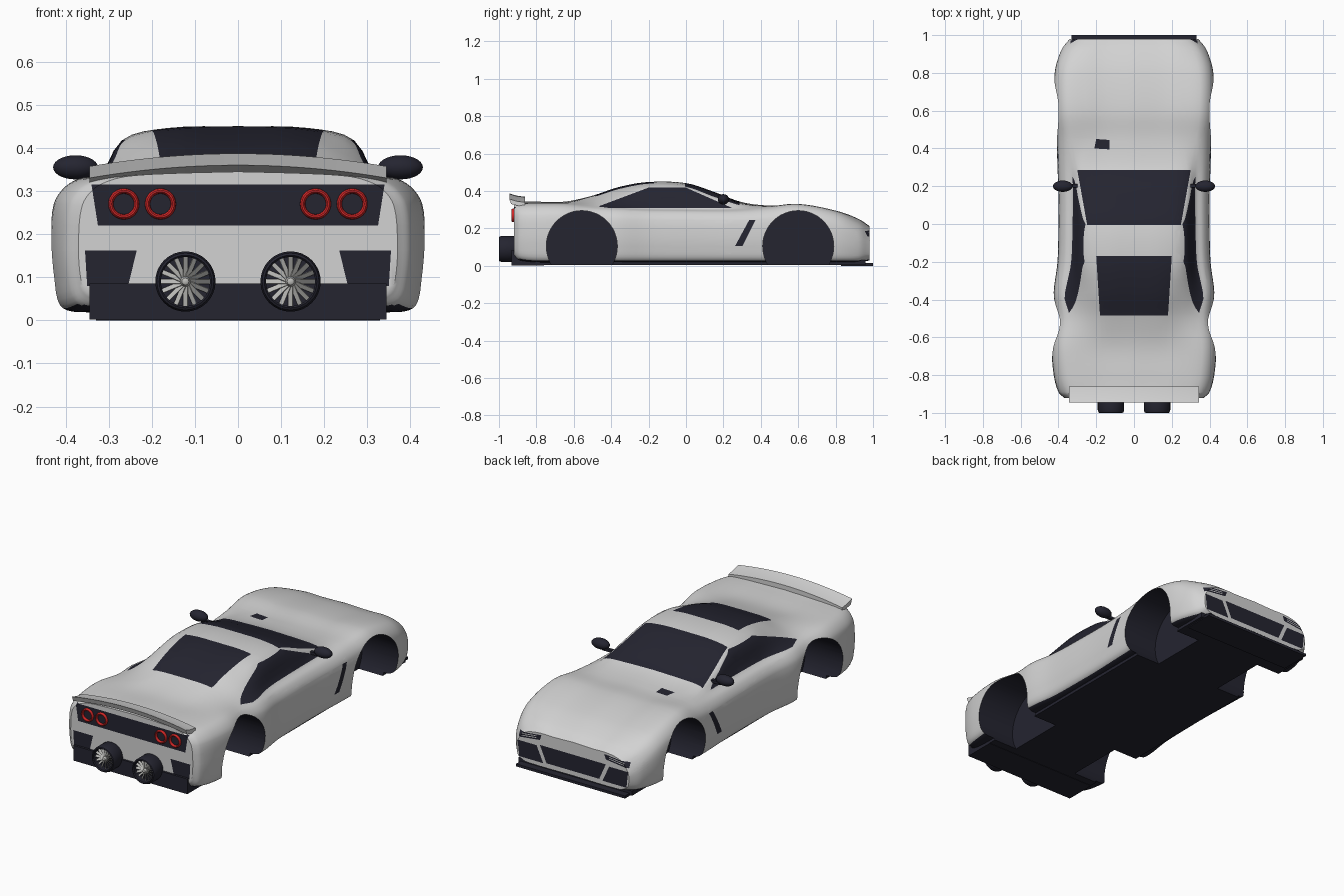
import bpy, bmesh
from math import pi, cos, sin
from mathutils import Vector, Matrix

if "Cube" in bpy.data.objects:
    bpy.data.objects.remove(bpy.data.objects["Cube"])


def material(name, rgb):
    m = bpy.data.materials.new(name)
    m.use_nodes = True
    m.diffuse_color = (*rgb, 1)
    m.node_tree.nodes["Principled BSDF"].inputs["Base Color"].default_value = (*rgb, 1)
    return m


paint_mat = material("silver white paint", (0.65, 0.65, 0.65))
dark = material("dark glass and trim", (0.018, 0.018, 0.03))
red = material("tail light red", (0.65, 0.02, 0.02))
metal = material("turbine metal", (0.5, 0.5, 0.48))


def finish(name, bm, *mats):
    bmesh.ops.recalc_face_normals(bm, faces=bm.faces)
    me = bpy.data.meshes.new(name)
    bm.to_mesh(me)
    bm.free()
    ob = bpy.data.objects.new(name, me)
    bpy.context.collection.objects.link(ob)
    for m in mats:
        me.materials.append(m)
    return ob


def activate(ob):
    bpy.ops.object.select_all(action="DESELECT")
    ob.select_set(True)
    bpy.context.view_layer.objects.active = ob


def smooth(ob, angle=0.6):
    activate(ob)
    bpy.ops.object.shade_smooth_by_angle(angle=angle)
    return ob


def spline(pts, n):
    """Smooth curve through points of any dimension, n steps per span."""
    pts = [Vector(p) for p in pts]
    t = [0]
    for a, b in zip(pts, pts[1:]):
        t.append(t[-1] + (b - a).length)
    last = len(pts) - 1
    tan = []
    for i in range(last + 1):
        a, b = max(i - 1, 0), min(i + 1, last)
        tan.append((pts[b] - pts[a]) / (t[b] - t[a]))
    out = []
    for i in range(last):
        d = t[i + 1] - t[i]
        for k in range(n):
            u = k / n
            h = u * u * (3 - 2 * u)
            out.append(pts[i] * (1 - h) + pts[i + 1] * h
                       + tan[i] * (d * u * (1 - u) ** 2) - tan[i + 1] * (d * u * u * (1 - u)))
    return out + [pts[-1]]


def box(name, x, y, z, mat):
    bm = bmesh.new()
    size = Vector((x[1] - x[0], y[1] - y[0], z[1] - z[0]))
    mid = Vector((x[0] + x[1], y[0] + y[1], z[0] + z[1])) / 2
    bmesh.ops.create_cube(bm, size=1, matrix=Matrix.Translation(mid) @ Matrix.Diagonal((*size, 1)))
    return finish(name, bm, mat)


def lathe(name, profile, x, z, mat, n=32):
    """Revolve (radius, y) points around an axis parallel to y."""
    bm = bmesh.new()
    rings = [[bm.verts.new((x + r * cos(2 * pi * i / n), y, z + r * sin(2 * pi * i / n)))
              for i in range(n)] for r, y in profile]
    for a, b in zip(rings, rings[1:]):
        for i in range(n):
            j = (i + 1) % n
            bm.faces.new((a[i], a[j], b[j], b[i]))
    bmesh.ops.remove_doubles(bm, verts=bm.verts, dist=0.0001)
    return smooth(finish(name, bm, mat))


def paint(bm, axis, pts, index, test):
    """Cut a convex outline into the skin along an axis and colour its inside."""
    u, v = [i for i in range(3) if i != axis]
    planes = []
    centre = sum((Vector(p) for p in pts), Vector((0, 0))) / len(pts)
    for a, b in zip(pts, pts[1:] + pts[:1]):
        co, no = Vector((0, 0, 0)), Vector((0, 0, 0))
        co[u], co[v] = a
        no[u], no[v] = b[1] - a[1], a[0] - b[0]
        if no[u] * (centre[0] - a[0]) + no[v] * (centre[1] - a[1]) > 0:
            no.negate()
        planes.append((co, no.normalized()))
        faces = [f for f in bm.faces if test(f.calc_center_median())]
        geom = set(faces)
        for f in faces:
            geom.update(f.edges, f.verts)
        bmesh.ops.bisect_plane(bm, geom=list(geom), dist=0.00001, plane_co=co, plane_no=no)
    for f in bm.faces:
        c = f.calc_center_median()
        if test(c) and all((c - co).dot(no) < 0 for co, no in planes):
            f.material_index = index


# Body stations: y, half width, underside, shoulder height, roof edge x, roof edge z, top
stations = [
    (-0.92, 0.37, 0.05, 0.325, 0.25, 0.335, 0.345),
    (-0.89, 0.4, 0.03, 0.328, 0.25, 0.336, 0.345),
    (-0.8, 0.425, 0.02, 0.33, 0.25, 0.338, 0.343),
    (-0.65, 0.435, 0.02, 0.33, 0.25, 0.338, 0.343),
    (-0.5, 0.415, 0.02, 0.32, 0.25, 0.35, 0.375),
    (-0.36, 0.425, 0.02, 0.315, 0.27, 0.375, 0.42),
    (-0.2, 0.405, 0.02, 0.31, 0.272, 0.412, 0.448),
    (0, 0.4, 0.02, 0.308, 0.268, 0.412, 0.442),
    (0.15, 0.4, 0.02, 0.306, 0.285, 0.365, 0.395),
    (0.3, 0.405, 0.02, 0.306, 0.28, 0.33, 0.34),
    (0.45, 0.41, 0.02, 0.315, 0.25, 0.32, 0.322),
    (0.6, 0.422, 0.02, 0.328, 0.25, 0.33, 0.327),
    (0.8, 0.42, 0.02, 0.29, 0.25, 0.295, 0.295),
    (0.92, 0.385, 0.02, 0.238, 0.24, 0.25, 0.252),
    (0.98, 0.34, 0.03, 0.2, 0.2, 0.21, 0.213),
]
bm = bmesh.new()
rings = []
for y, w, zb, zs, wr, zr, zt in spline(stations, 5):
    half = spline([(0, zb), (w - 0.06, zb), (w - 0.02, zb + 0.015), (w - 0.005, zs * 0.3),
                   (w, zs * 0.55), (w - 0.008, zs - 0.06), (w - 0.035, zs - 0.02),
                   (w - 0.075, zs), (wr, zr), (wr * 0.6, zt - 0.004), (0, zt)], 4)
    loop = half + [Vector((-p.x, p.y)) for p in half[-2:0:-1]]
    rings.append([bm.verts.new((p.x, y, p.y)) for p in loop])
for a, b in zip(rings, rings[1:]):
    for i in range(len(a)):
        j = (i + 1) % len(a)
        bm.faces.new((a[i], a[j], b[j], b[i]))
bm.faces.new(rings[0])
bm.faces.new(rings[-1])
bmesh.ops.recalc_face_normals(bm, faces=bm.faces)
for f in bm.faces:
    if f.normal.z < -0.8 and f.calc_center_median().z < 0.06:
        f.material_index = 1


def upper(c):
    return c.z > 0.28 and abs(c.x) < 0.34


def side(c):
    return abs(c.x) > 0.22 and 0.06 < c.z < 0.44 and -0.6 < c.y < 0.5


def tail(c):
    return c.y < -0.88


def nose(c):
    return c.y > 0.9


# Glass, hood vent and side vents
paint(bm, 2, [(-0.3, 0.285), (0.3, 0.285), (0.248, -0.005), (-0.248, -0.005)], 1, upper)
paint(bm, 2, [(-0.2, -0.17), (0.2, -0.17), (0.18, -0.485), (-0.18, -0.485)], 1, upper)
paint(bm, 2, [(-0.21, 0.4), (-0.13, 0.395), (-0.13, 0.445), (-0.2, 0.45)], 1, upper)
paint(bm, 0, [(-0.47, 0.317), (-0.2, 0.418), (0, 0.418), (0.25, 0.308), (-0.4, 0.308)], 1, side)
paint(bm, 0, [(0.262, 0.105), (0.302, 0.105), (0.372, 0.245), (0.338, 0.245)], 1, side)

# Tail panel and grille, then the mirrored corner patches and headlamps
paint(bm, 1, [(-0.34, 0.315), (0.34, 0.315), (0.325, 0.22), (-0.325, 0.22)], 1, tail)
paint(bm, 1, [(-0.2, 0.145), (0.2, 0.145), (0.16, 0.055), (-0.16, 0.055)], 1, nose)
for s in (1, -1):
    def flip(pts):
        return [(s * x, z) for x, z in pts]
    paint(bm, 1, flip([(0.235, 0.162), (0.355, 0.162), (0.35, 0.08), (0.255, 0.08)]), 1, tail)
    paint(bm, 1, flip([(0.22, 0.138), (0.335, 0.138), (0.325, 0.05), (0.18, 0.05)]), 1, nose)
    paint(bm, 1, flip([(0.2, 0.172), (0.335, 0.156), (0.335, 0.185), (0.19, 0.2)]), 1, nose)
    for z in (0.177, 0.187):
        paint(bm, 1, flip([(0.22, z), (0.31, z - 0.01), (0.31, z - 0.006), (0.22, z + 0.004)]), 0, nose)
body = finish("body", bm, paint_mat, dark)
floor = box("floor", (-0.345, 0.345), (-0.9, 0.96), (0.004, 0.03), dark)
floor.data.materials.append(dark)

# Wheel wells cut from body and floor
bm = bmesh.new()
for y in (-0.557, 0.6):
    for x in (-0.4, 0.4):
        bmesh.ops.create_cone(bm, cap_ends=True, segments=48, radius1=0.19, radius2=0.19, depth=0.4,
                              matrix=Matrix.Translation((x, y, 0.105)) @ Matrix.Rotation(pi / 2, 4, "Y"))
for f in bm.faces:
    f.material_index = 1
cutter = finish("wheel_well_cutter", bm, paint_mat, dark)
cutter.hide_render = True
for ob in (body, floor):
    mod = ob.modifiers.new("wells", "BOOLEAN")
    mod.operation, mod.solver, mod.object = "DIFFERENCE", "EXACT", cutter
    activate(ob)
    bpy.ops.object.modifier_apply(modifier=mod.name)
bpy.data.objects.remove(cutter)
smooth(body, 0.7)

# Splitter and rear diffuser
box("front_splitter", (-0.33, 0.33), (0.83, 1), (0, 0.014), dark)
box("rear_diffuser", (-0.345, 0.345), (-0.932, -0.76), (0.002, 0.085), dark)

# Arched spoiler
bm = bmesh.new()
rows = []
for i in range(25):
    x = -0.345 + 0.69 * i / 24
    top = 0.387 - 0.25 * x * x
    rows.append([bm.verts.new((x, y, top + d)) for y, d in
                 ((-0.945, 0), (-0.905, -0.012), (-0.86, -0.018), (-0.86, -0.045), (-0.935, -0.027))])
for a, b in zip(rows, rows[1:]):
    for i in range(5):
        j = (i + 1) % 5
        bm.faces.new((a[i], a[j], b[j], b[i]))
bm.faces.new(rows[0])
bm.faces.new(rows[-1])
smooth(finish("spoiler", bm, paint_mat))

for s, tag in ((1, "left"), (-1, "right")):
    # Ring tail lights
    for x, part in ((0.265, "outer"), (0.18, "inner")):
        ring = [(0.03 + 0.006 * cos(a * pi / 5), -0.924 + 0.01 * sin(a * pi / 5)) for a in range(11)]
        lathe(f"{tag}_{part}_tail_light", ring, s * x, 0.27, red)

    # Turbine exhaust
    x, z = s * 0.122, 0.09
    lathe(f"{tag}_exhaust", [(0, -0.91), (0.064, -0.91), (0.07, -0.925), (0.07, -0.985), (0.066, -0.997),
                             (0.061, -1), (0.057, -0.995), (0.057, -0.96), (0, -0.96)], x, z, dark)
    lathe(f"{tag}_turbine_hub", [(0, -0.995), (0.008, -0.99), (0.013, -0.975), (0.013, -0.959)], x, z, metal, 16)
    bm = bmesh.new()
    for i in range(16):
        bmesh.ops.create_cube(bm, size=1, matrix=Matrix.Translation((x, -0.975, z))
                              @ Matrix.Rotation(i * pi / 8, 4, "Y") @ Matrix.Translation((0, 0, 0.034))
                              @ Matrix.Rotation(0.7, 4, "Z") @ Matrix.Diagonal((0.013, 0.002, 0.046, 1)))
    finish(f"{tag}_turbine_blades", bm, metal)

    # Door mirror and its arm
    bm = bmesh.new()
    bmesh.ops.create_uvsphere(bm, u_segments=24, v_segments=14, radius=1,
                              matrix=Matrix.Translation((s * 0.377, 0.2, 0.355)) @ Matrix.Diagonal((0.052, 0.03, 0.028, 1)))
    smooth(finish(f"{tag}_mirror", bm, dark))
    box(f"{tag}_mirror_arm", sorted((s * 0.3, s * 0.36)), (0.194, 0.212), (0.328, 0.342), dark)
